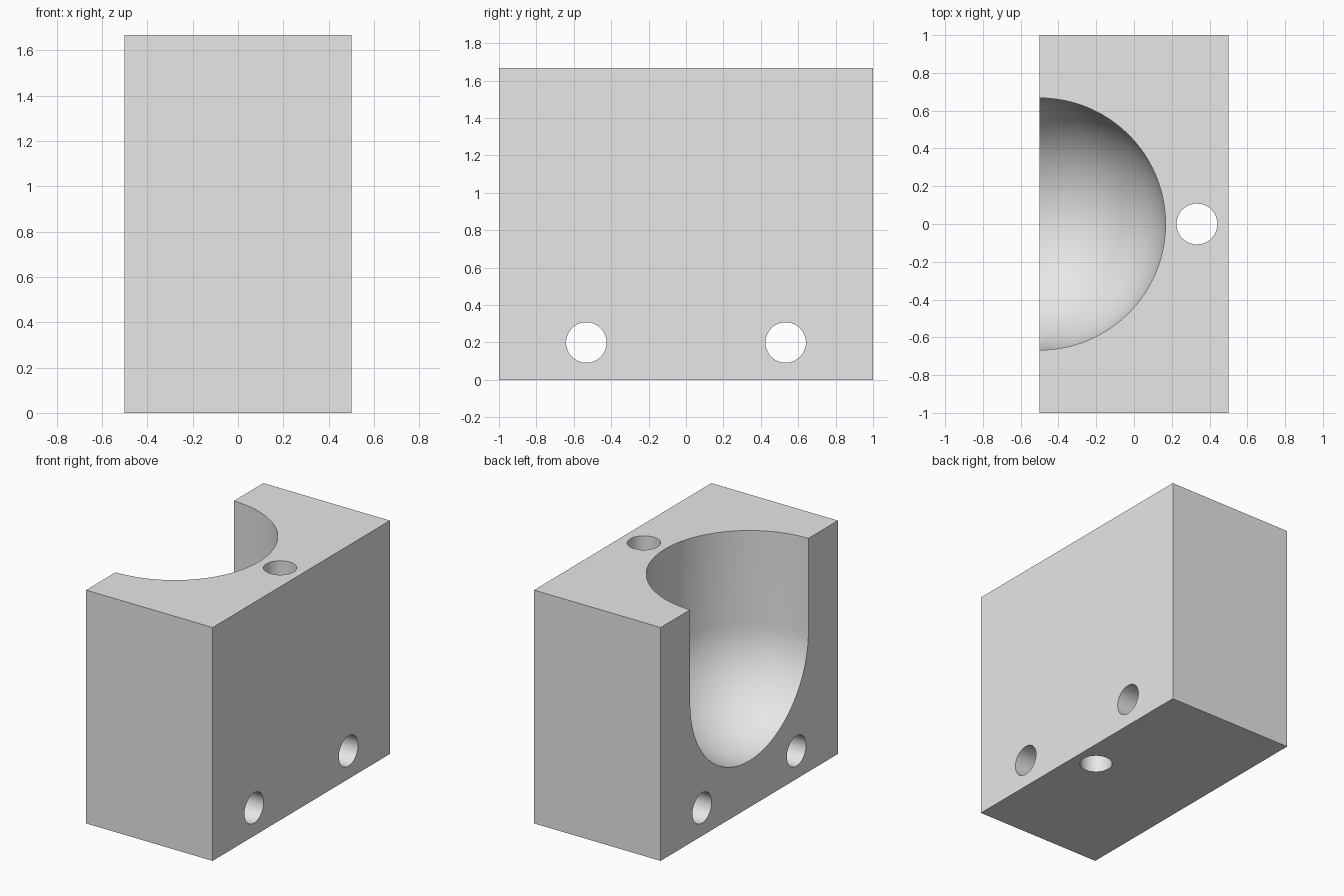
import bpy
import bmesh
from math import sin, cos, pi, radians
from mathutils import Matrix, Vector

cube = bpy.data.objects.get("Cube")
if cube:
    bpy.data.objects.remove(cube, do_unlink=True)

WIDTH, DEPTH, HEIGHT = 1.0, 2.0, 1.667
BORE_R, BORE_Z = 0.667, 1.0      # cavity radius, height of its round end's centre
HOLE_R = 0.108

grey = bpy.data.materials.new("plain grey")
grey.use_nodes = True
colour = (0.8, 0.8, 0.8, 1)
grey.diffuse_color = colour
grey.node_tree.nodes["Principled BSDF"].inputs["Base Color"].default_value = colour


def make_object(name, bm):
    bmesh.ops.recalc_face_normals(bm, faces=bm.faces)
    mesh = bpy.data.meshes.new(name)
    bm.to_mesh(mesh)
    bm.free()
    mesh.materials.append(grey)
    obj = bpy.data.objects.new(name, mesh)
    bpy.context.collection.objects.link(obj)
    return obj


def rod(name, matrix):
    bm = bmesh.new()
    bmesh.ops.create_cone(bm, cap_ends=True, segments=64, radius1=HOLE_R,
                          radius2=HOLE_R, depth=4, matrix=matrix)
    return make_object(name, bm)


def round_ended_bore(name, steps=24):
    # Quarter-circle and straight wall, revolved about the vertical axis
    profile = [(BORE_R * sin(a), BORE_Z - BORE_R * cos(a))
               for a in (i / steps * pi / 2 for i in range(steps + 1))]
    profile += [(BORE_R, HEIGHT + 0.2), (0, HEIGHT + 0.2)]
    bm = bmesh.new()
    verts = [bm.verts.new((r, 0, z)) for r, z in profile]
    edges = [bm.edges.new(pair) for pair in zip(verts, verts[1:])]
    bmesh.ops.spin(bm, geom=verts + edges, cent=(0, 0, 0), axis=(0, 0, 1),
                   angle=2 * pi, steps=96, use_duplicate=False)
    bmesh.ops.remove_doubles(bm, verts=bm.verts, dist=0.0001)
    bmesh.ops.translate(bm, verts=bm.verts, vec=Vector((-WIDTH / 2, 0, 0)))
    return make_object(name, bm)


# Solid block
bm = bmesh.new()
bmesh.ops.create_cube(bm, size=1, matrix=Matrix.Translation((0, 0, HEIGHT / 2))
                      @ Matrix.Diagonal((WIDTH, DEPTH, HEIGHT, 1)))
block = make_object("block", bm)

# Half-open cavity, upright hole and two cross holes
cutters = [round_ended_bore("cavity_cutter"),
           rod("upright_hole_cutter", Matrix.Translation((0.333, 0, HEIGHT / 2)))]
for side, y in (("front", -0.533), ("back", 0.533)):
    cutters.append(rod(side + "_hole_cutter", Matrix.Translation((0, y, 0.2))
                       @ Matrix.Rotation(radians(90), 4, "Y")))

bpy.ops.object.select_all(action="DESELECT")
block.select_set(True)
bpy.context.view_layer.objects.active = block
for cutter in cutters:
    cutter.hide_render = True
    cut = block.modifiers.new(cutter.name, "BOOLEAN")
    cut.operation = "DIFFERENCE"
    cut.solver = "EXACT"
    cut.object = cutter
    bpy.ops.object.modifier_apply(modifier=cut.name)
    bpy.data.objects.remove(cutter, do_unlink=True)

bpy.ops.object.shade_smooth_by_angle(angle=radians(30))
